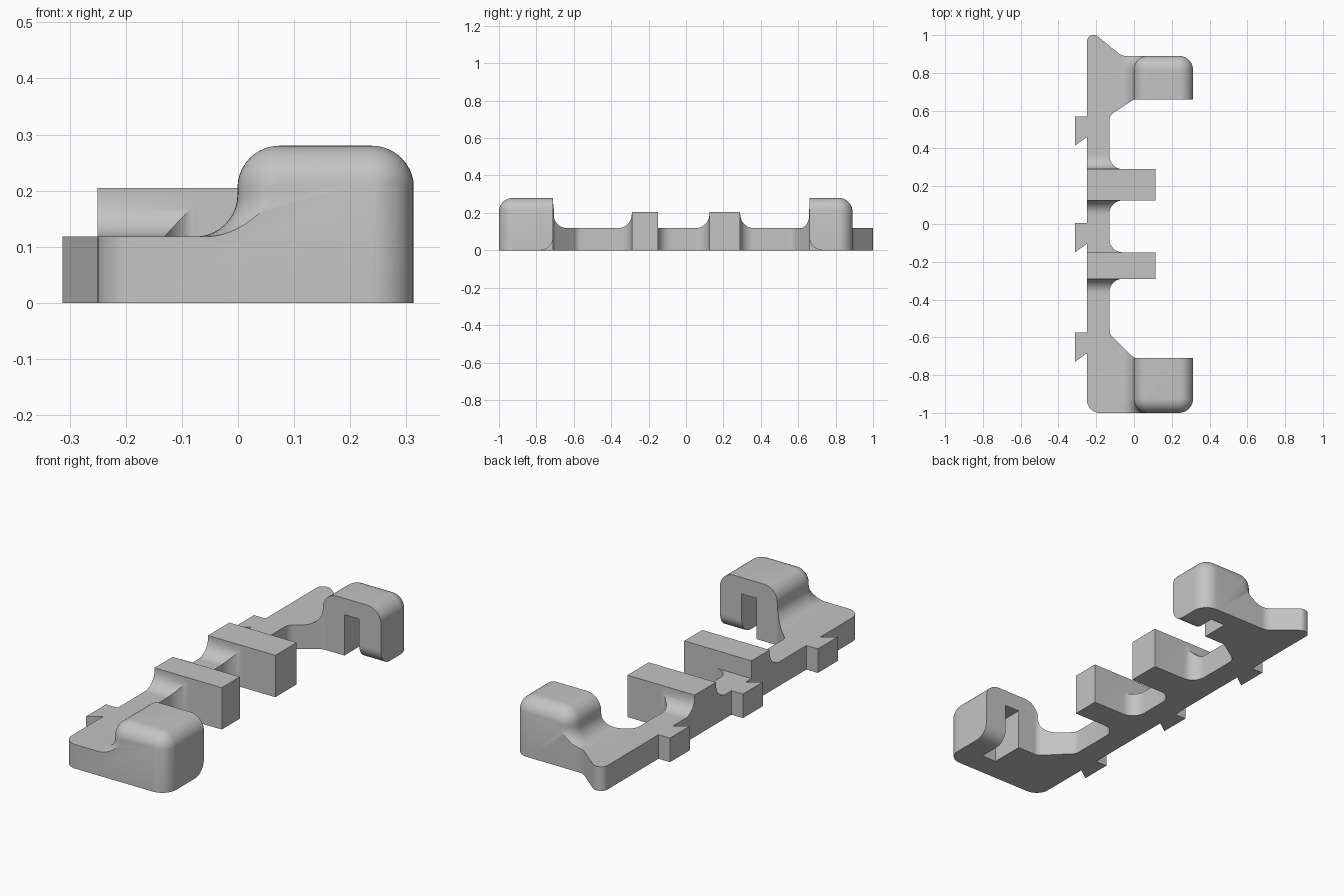
import bpy, bmesh, math
from mathutils import Vector

cube = bpy.data.objects.get("Cube")
if cube:
    bpy.data.objects.remove(cube, do_unlink=True)

BASE, BAR, R = 0.118, 0.205, 0.075
LEFT, RIGHT = -0.25, 0.3125

grey = bpy.data.materials.new("plain grey")
grey.use_nodes = True
grey.diffuse_color = (0.55, 0.55, 0.55, 1)
grey.node_tree.nodes["Principled BSDF"].inputs["Base Color"].default_value = (0.55, 0.55, 0.55, 1)


def rounded(corners, steps=10):
    """Closed 2D outline; a third value on a corner is its fillet radius."""
    pts = []
    for i, c in enumerate(corners):
        p = Vector(c[:2])
        r = c[2] if len(c) > 2 else 0
        if not r:
            pts.append(p)
            continue
        a = (Vector(corners[i - 1][:2]) - p).normalized()
        b = (Vector(corners[(i + 1) % len(corners)][:2]) - p).normalized()
        half = a.angle(b) / 2
        centre = p + (a + b).normalized() * (r / math.sin(half))
        start = p + a * (r / math.tan(half)) - centre
        end = p + b * (r / math.tan(half)) - centre
        sweep = start.angle(end)
        for k in range(steps + 1):
            t = k / steps
            pts.append(centre + (start * math.sin((1 - t) * sweep)
                                 + end * math.sin(t * sweep)) / math.sin(sweep))
    return pts


def loft(name, rings):
    """Solid through rings of 3D points, capped at both ends."""
    bm = bmesh.new()
    loops = [[bm.verts.new(p) for p in ring] for ring in rings]
    for lo, hi in zip(loops, loops[1:]):
        for i in range(len(lo)):
            j = (i + 1) % len(lo)
            bm.faces.new((lo[i], lo[j], hi[j], hi[i]))
    bm.faces.new(loops[0][::-1])
    bm.faces.new(loops[-1])
    bmesh.ops.recalc_face_normals(bm, faces=bm.faces)
    mesh = bpy.data.meshes.new(name)
    bm.to_mesh(mesh)
    bm.free()
    mesh.materials.append(grey)
    obj = bpy.data.objects.new(name, mesh)
    bpy.context.collection.objects.link(obj)
    return obj


def prism_z(name, outline, z0, z1):
    return loft(name, [[(p.x, p.y, z) for p in outline] for z in (z0, z1)])


def prism_x(name, outline, x0, x1):
    return loft(name, [[(x, p.x, p.y) for p in outline] for x in (x0, x1)])


def box_outline(x0, x1, y0, y1):
    return rounded([(x0, y0), (x1, y0), (x1, y1), (x0, y1)])


def combine(target, tool, operation):
    mod = target.modifiers.new("cut", "BOOLEAN")
    mod.operation, mod.solver, mod.object = operation, "EXACT", tool
    bpy.context.view_layer.objects.active = target
    bpy.ops.object.modifier_apply(modifier=mod.name)
    bpy.data.objects.remove(tool, do_unlink=True)


# Low slab, trimmed to the plan outline later
body = prism_z("clip_bracket", box_outline(-0.4, 0.45, -1.1, 1.1), 0, BASE)


# Two cross bars blended into the slab
def cross_bar(y0, y1, fillet_back):
    side = [(y0 - 0.08, 0.06), (y0 - 0.08, BASE), (y0, BASE, R), (y0, BAR), (y1, BAR)]
    if fillet_back:
        side += [(y1, BASE, R), (y1 + 0.08, BASE), (y1 + 0.08, 0.06)]
    else:
        side += [(y1, 0.06)]
    combine(body, prism_x("cross_bar", rounded(side), -0.29, 0.2), "UNION")


cross_bar(-0.29, -0.15, False)
cross_bar(0.125, 0.29, True)


# Rounded end blocks: outward offset of the footprint against height
def end_block(outer, inner):
    d = 1 if inner > outer else -1
    arc = [k * math.pi / 20 for k in range(11)]
    profile = [(R, 0.06)]
    profile += [(R - R * math.sin(a), BASE + R - R * math.cos(a)) for a in arc]
    profile += [(R * math.cos(a) - R, BAR + R * math.sin(a)) for a in arc]
    rings = []
    for grow, z in profile:
        o = grow + 0.001
        x0, x1, y, r = -o, RIGHT + o, outer - d * o, R + o
        corners = [(x0, y, r), (x1, y, r), (x1, inner + d * 0.2), (x0, inner + d * 0.2)]
        rings.append([(p.x, p.y, z) for p in rounded(corners)])
    combine(body, loft("end_block", rings), "UNION")


end_block(-1, -0.71)
end_block(0.89, 0.66)

# Plan outline: ends, bars, fillets and hooked side tabs
plan = [(LEFT, -1, 0.07), (RIGHT, -1, R), (RIGHT, -0.71), (0, -0.71, 0.04),
        (-0.13, -0.58, 0.04), (-0.13, -0.29, 0.07), (0.115, -0.29), (0.115, -0.15),
        (-0.13, -0.15, 0.07), (-0.13, 0.125, 0.07), (0.115, 0.125), (0.115, 0.29),
        (-0.13, 0.29, 0.07), (-0.13, 0.575, 0.05), (0, 0.66, 0.03), (RIGHT, 0.66),
        (RIGHT, 0.89, R), (-0.065, 0.89, 0.06), (-0.2, 1, 0.03), (LEFT, 1, 0.035)]
for top in (0.57, 0.005, -0.575):
    plan += [(LEFT, top), (-RIGHT, top), (-RIGHT, top - 0.155), (LEFT, top - 0.11)]
combine(body, prism_z("plan_trim", rounded(plan), -0.1, 0.4), "INTERSECT")

# Slots under the end blocks and rounded toes on the outer legs
for inner, depth in ((-0.71, -0.17), (0.66, 0.14)):
    d = math.copysign(1, depth)
    ys = sorted((inner - d * 0.05, inner + depth))
    combine(body, prism_z("slot", box_outline(0.115, 0.195, *ys), -0.05, 0.2), "DIFFERENCE")
    out = inner - d * 0.02
    toe = [(out, -0.02), (out, R), (inner, R), (inner, 0, 0.07),
           (inner + d * R, 0), (inner + d * R, -0.02)]
    combine(body, prism_x("toe_round", rounded(toe), 0.17, 0.36), "DIFFERENCE")

# Smooth the fillets, keep the edges sharp
bpy.ops.object.select_all(action="DESELECT")
body.select_set(True)
bpy.context.view_layer.objects.active = body
bpy.ops.object.shade_smooth_by_angle(angle=math.radians(30))
